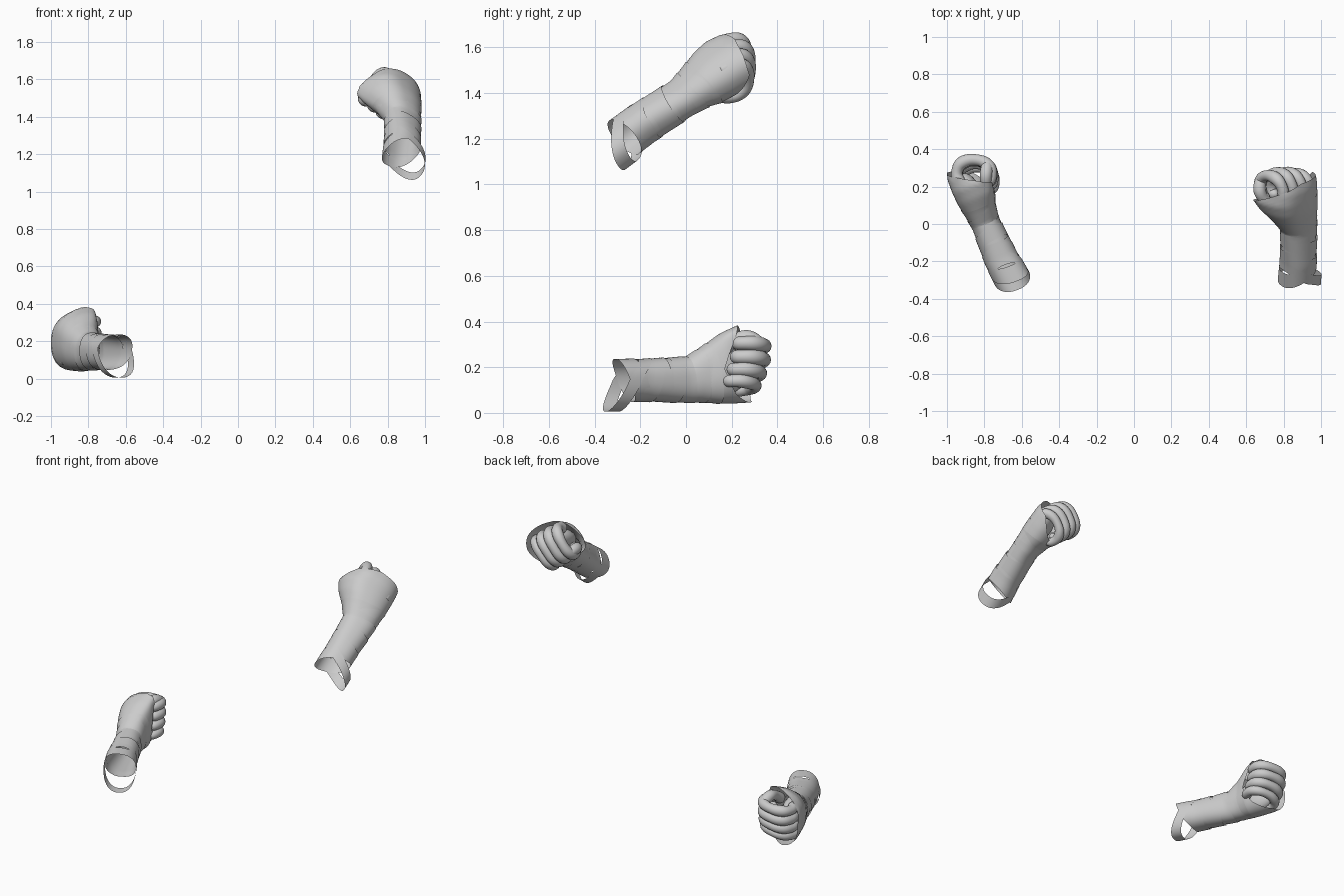
import bpy, bmesh, math
from mathutils import Vector, Matrix

if "Cube" in bpy.data.objects:
    bpy.data.objects.remove(bpy.data.objects["Cube"])

# Hand space: x = palm side, y = along the arm to the knuckles, z = thumb side
def frame(palm, along, thumb, origin):
    return Matrix([[palm[i], along[i], thumb[i], origin[i]] for i in range(3)] + [[0, 0, 0, 1]])

HANDS = {
    "left": frame((.927, .375, 0), (-.375, .927, 0), (0, 0, 1), (-.79, 0, .145)),
    "right": frame((-.574, .422, -.702), (0, .857, .515), (-.819, -.296, .492), (.88, -.02, 1.375)),
}

# Arm sections: along, palm-side min/max, thumb-side min/max, lean of the thumb edge
SECTIONS = [(-.42, -.075, .135, -.105, .095, 0), (-.2, -.085, .095, -.095, .09, 0),
            (0, -.078, .075, -.1, .1, 0), (.08, -.09, .085, -.1, .15, .02),
            (.15, -.102, .11, -.104, .205, .045), (.22, -.106, .12, -.104, .24, .07),
            (.29, -.104, .12, -.1, .22, .05), (.36, -.085, .11, -.09, .18, .03)]
# Front edge of the hand wrap every 45 degrees, starting at the palm
EDGE = [.14, .19, .21, .29, .335, .33, .31, .20]


def section(s):
    s = max(SECTIONS[0][0], min(SECTIONS[-1][0], s))
    for a, b in zip(SECTIONS, SECTIONS[1:]):
        if s <= b[0]:
            t = (s - a[0]) / (b[0] - a[0])
            return [x + (y - x) * t for x, y in zip(a, b)][1:]


def arm_point(angle, s, scale=1.0):
    p0, p1, z0, z1, lean = section(s)
    c, n = math.cos(angle), math.sin(angle)
    k = 2 / 2.3
    x = math.copysign(abs(c) ** k, c)
    z = math.copysign(abs(n) ** k, n)
    px = (p0 + p1) / 2 + x * (p1 - p0) / 2 * scale
    pz = (z0 + z1) / 2 + z * (z1 - z0) / 2 * scale
    return Vector((px + lean * max(z, 0) ** 3, s, pz))


def make(name, rings, matrix, capped=False):
    bm = bmesh.new()
    rows = [[bm.verts.new(matrix @ p) for p in r] for r in rings]
    n = len(rows[0])
    for a, b in zip(rows, rows[1:]):
        for i in range(n):
            j = (i + 1) % n
            bm.faces.new((a[i], a[j], b[j], b[i]))
    if capped:
        bm.faces.new(rows[0])
        bm.faces.new(rows[-1])
    bmesh.ops.recalc_face_normals(bm, faces=bm.faces)
    me = bpy.data.meshes.new(name)
    bm.to_mesh(me)
    bm.free()
    for f in me.polygons:
        f.use_smooth = True
    ob = bpy.data.objects.new(name, me)
    bpy.context.collection.objects.link(ob)
    return ob


def band(name, m, centre, width, tilt, phase, scale, drop=0, n=64):
    # one turn of cloth, tilted around the arm and flared at one edge
    rings = []
    for v in range(5):
        ring = []
        for i in range(n):
            a = math.tau * i / n
            s = centre + tilt * math.sin(a + phase) + width * (v / 4 - .5)
            p = arm_point(a, s, scale + .03 * (v / 4 - .5) + .015 * math.sin(2 * a + phase))
            p.z -= drop * max(0, -math.sin(a))
            ring.append(p)
        rings.append(ring)
    make(name, rings, m)


def spline(pts, steps=6):
    pts = [Vector(p) for p in pts]
    ext = [2 * pts[0] - pts[1]] + pts + [2 * pts[-1] - pts[-2]]
    out = []
    for i in range(1, len(ext) - 2):
        a, b, c, d = ext[i - 1:i + 3]
        for k in range(steps):
            t = k / steps
            out.append(.5 * (2 * b + (c - a) * t + (2 * a - 5 * b + 4 * c - d) * t * t
                             + (3 * b - a - 3 * c + d) * t ** 3))
    return out + [pts[-1]]


def digit(name, m, pts, radius, up, n=16):
    # tube along a curled path with a rounded tip
    path = spline(pts)
    length = len(path) - 1
    rings = []
    for i, p in enumerate(path):
        d = (path[min(i + 1, length)] - path[max(i - 1, 0)]).normalized()
        side = d.cross(Vector(up)).normalized()
        top = side.cross(d)
        left = (length - i) / 7
        r = radius * (math.sqrt(max(.04, 1 - (1 - left) ** 2)) if left < 1 else 1)
        r *= 1 + .06 * math.cos(i * math.tau / 14)
        rings.append([p + (side * math.cos(math.tau * k / n) + top * math.sin(math.tau * k / n)) * r
                      for k in range(n)])
    make(name, rings, m, True)


# Curl shared by the fingers (palm side, along)
CURL = [(-.05, .25), (-.045, .30), (-.01, .34), (.05, .342), (.112, .305), (.13, .25), (.105, .2), (.06, .205)]
# Finger name, knuckle height, tip height, forward shift, radius
FINGERS = [("index", .135, .16, .008, .032), ("middle", .075, .1, .004, .033),
           ("ring", .012, .045, -.013, .032), ("little", -.047, -.005, -.036, .029)]

for hand, m in HANDS.items():
    # hand wrap shell with a scalloped front edge
    N, R = 96, 28
    rings = []
    for v in range(R + 1):
        ring = []
        for i in range(N):
            u = i / N * 8
            k, f = int(u), u - int(u)
            end = EDGE[k] * (1 - f) + EDGE[(k + 1) % 8] * f
            s = -.23 + (end + .23) * v / R
            ring.append(arm_point(math.tau * i / N, s, .98 if s < .05 else 1))
        rings.append(ring)
    make(hand + "_hand_wrap", rings, m)

    # overlapping turns on the wrist and hand
    turns = [(-.19, .08, .025, 0.3, 1.02), (-.13, .08, -.022, .2, 1.015), (-.075, .07, .02, .8, 1.03),
             (-.02, .075, -.018, 0, 1.01), (.035, .06, .022, 2.4, 1.01), (.095, .05, .03, 2.9, 1.005)]
    for i, (c, w, t, ph, sc) in enumerate(turns):
        band(f"{hand}_wrist_turn_{i + 1}", m, c, w, t, ph, sc)
    # loose crossing ends
    band(hand + "_loose_end_low", m, -.282, .065, .075, 0, 1.02, .035)
    band(hand + "_loose_end_high", m, -.255, .09, -.045, .2, 1.0)

    # four curled fingers
    for name, zk, zt, shift, r in FINGERS:
        pts = []
        for i, (p, s) in enumerate(CURL):
            f = min(1, max(0, (i - 1) / 4))
            pts.append((p, s + shift, zk + (zt - zk) * f))
        digit(f"{hand}_{name}_finger", m, pts, r, (0, 0, 1))
    # thumb folded over the index finger
    digit(hand + "_thumb", m, [(.055, .15, .13), (.075, .19, .165), (.095, .24, .185),
                               (.12, .285, .165), (.125, .305, .13)], .032, (1, 0, .2))
    # palm inside the wrap
    rings = []
    for v in range(1, 12):
        a = math.pi * v / 12
        rings.append([Vector((-.02 + .065 * math.sin(a) * math.cos(math.tau * k / 24), .17 - .13 * math.cos(a),
                              .04 + .11 * math.sin(a) * math.sin(math.tau * k / 24))) for k in range(24)])
    make(hand + "_palm", rings, m, True)
